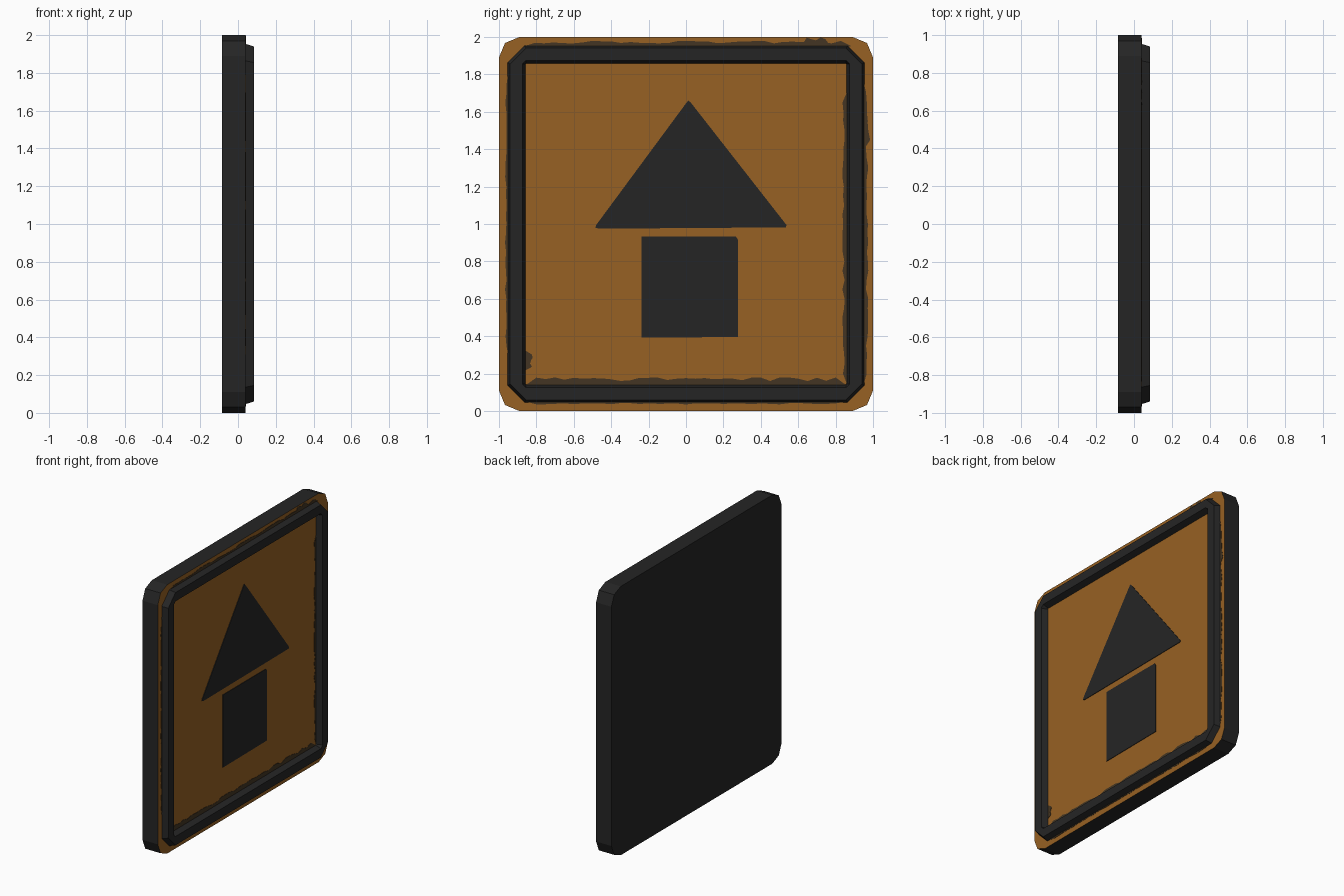
import bpy, bmesh, math, random

if "Cube" in bpy.data.objects:
    bpy.data.objects.remove(bpy.data.objects["Cube"])

random.seed(4)
FACE_X = 0.04   # painted face of the slab
BACK_X = -0.086
RIM_X = 0.084


def material(name, rgb):
    m = bpy.data.materials.new(name)
    m.diffuse_color = (*rgb, 1)
    m.use_nodes = True
    m.node_tree.nodes["Principled BSDF"].inputs["Base Color"].default_value = m.diffuse_color
    return m


BLACK = material("charcoal", (0.0185, 0.0185, 0.0185))
ORANGE = material("worn orange", (0.31, 0.12, 0.017))
GRIME = material("dark brown grime", (0.057, 0.036, 0.017))


def finish(name, bm, mats):
    bmesh.ops.recalc_face_normals(bm, faces=bm.faces)
    me = bpy.data.meshes.new(name)
    bm.to_mesh(me)
    bm.free()
    for m in mats:
        me.materials.append(m)
    ob = bpy.data.objects.new(name, me)
    bpy.context.collection.objects.link(ob)
    return ob


def rounded(half, r, seg):
    """Square outline (y, z) about (0, 1) with corners cut in seg steps."""
    pts = []
    for k, (sy, sz) in enumerate([(1, 1), (-1, 1), (-1, -1), (1, -1)]):
        for i in range(seg + 1):
            a = math.pi / 2 * (k + i / seg)
            pts.append((sy * (half - r) + r * math.cos(a),
                        1 + sz * (half - r) + r * math.sin(a)))
    return pts


def prism(name, pts, x0, x1, mats):
    bm = bmesh.new()
    base = bm.faces.new([bm.verts.new((x0, y, z)) for y, z in pts])
    res = bmesh.ops.extrude_face_region(bm, geom=[base])
    for v in res["geom"]:
        if isinstance(v, bmesh.types.BMVert):
            v.co.x = x1
    if len(mats) > 1:  # second colour on the front face
        bm.normal_update()
        for f in bm.faces:
            if all(abs(v.co.x - x1) < 1e-5 for v in f.verts):
                f.material_index = 1
    return finish(name, bm, mats)


# Slab with painted face
prism("sign_slab", rounded(1.0, 0.11, 2), BACK_X, FACE_X, [BLACK, ORANGE])

# Raised rim: outline loops bridged into a closed frame
bm = bmesh.new()
profile = [(FACE_X - 0.005, 0.955, 0.09), (RIM_X, 0.94, 0.085),
           (RIM_X, 0.875, 0.02), (FACE_X - 0.005, 0.857, 0.003)]
loops = [[bm.verts.new((x, y, z)) for y, z in rounded(h, r, 1)] for x, h, r in profile]
for a, b in zip(loops, loops[1:] + loops[:1]):
    for i in range(len(a)):
        j = (i + 1) % len(a)
        bm.faces.new((a[i], a[j], b[j], b[i]))
finish("raised_rim", bm, [BLACK])

# Arrow symbol plates
prism("arrow_head", [(-0.485, 0.98), (-0.465, 0.975), (0.535, 0.982), (0.537, 0.995),
                     (0.025, 1.65), (0.012, 1.66), (0, 1.645), (-0.48, 0.995)],
      FACE_X, FACE_X + 0.004, [BLACK])
prism("arrow_stem", [(-0.237, 0.392), (0.278, 0.396), (0.278, 0.915), (0.268, 0.932),
                     (-0.237, 0.932)], FACE_X, FACE_X + 0.004, [BLACK])


# Grime: ragged strips that hug the rim
def grime(name, vertical, edge, start, end, depth):
    n = max(6, int((end - start) / 0.05))
    ts = [start + (end - start) * i / n for i in range(n + 1)]
    ragged = [edge + depth * (random.uniform(0.6, 1.25) if 0 < i < n else 0.1)
              for i in range(n + 1)]
    pts = [(t, edge) for t in ts] + list(zip(reversed(ts), reversed(ragged)))
    if vertical:
        pts = [(b, a) for a, b in pts]
    prism(name, pts, FACE_X, FACE_X + 0.002, [GRIME])


STRIPS = [
    (False, 1.95, -0.86, 0.88, 0.024), (False, 1.95, 0.62, 0.77, 0.04),
    (False, 0.05, -0.85, 0.85, -0.012), (True, 0.95, 0.15, 1.75, 0.02),
    (True, 0.95, 1.4, 1.7, 0.028), (True, -0.95, 0.3, 1.8, -0.014),
    (False, 0.14, -0.85, 0.85, 0.032), (True, 0.86, 0.15, 1.7, -0.02),
    (True, -0.857, 0.22, 0.32, 0.034),
]
for i, s in enumerate(STRIPS):
    grime(f"grime_strip_{i + 1}", *s)
